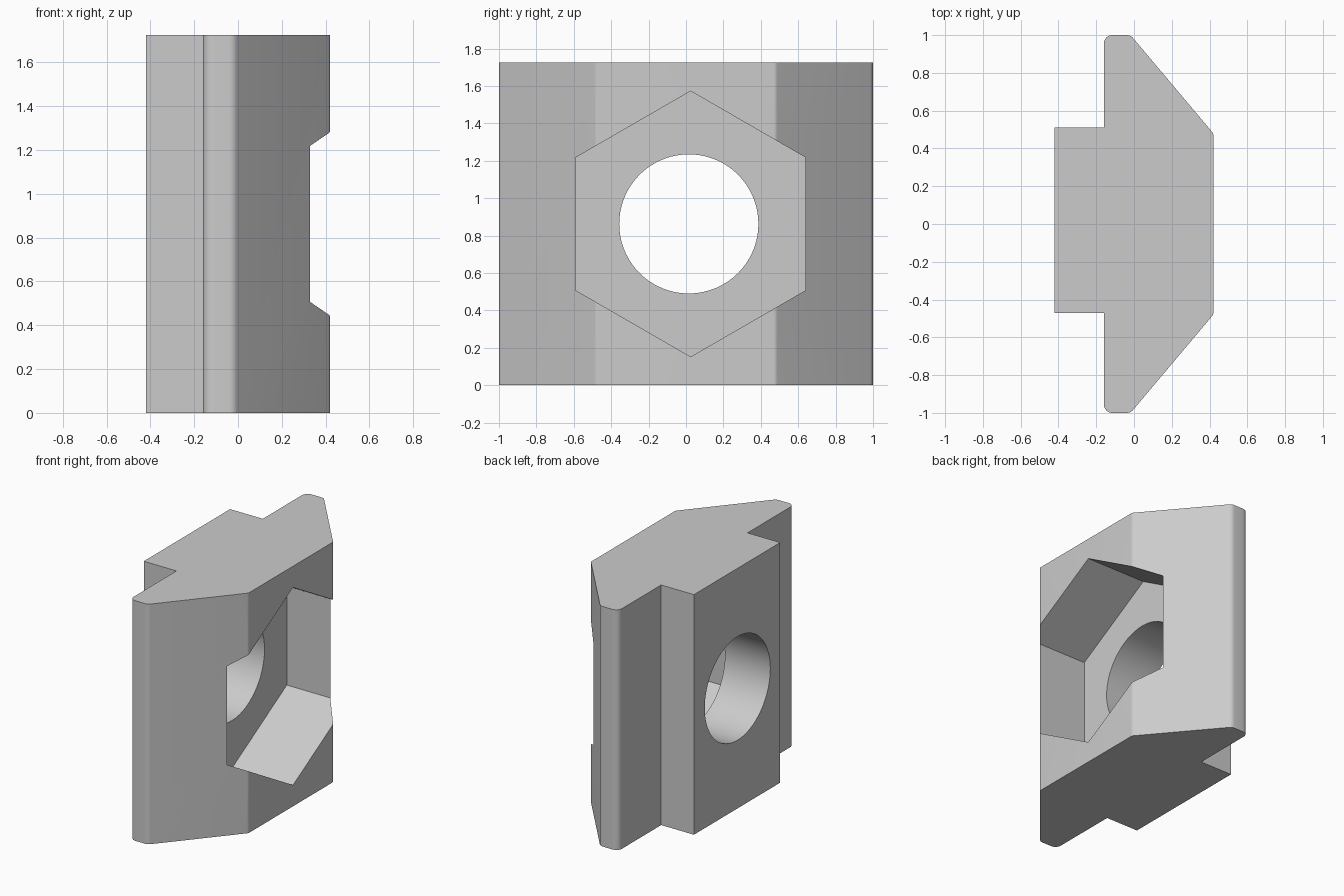
import bpy
import bmesh
from math import cos, sin, tan, pi, radians
from mathutils import Vector

old = bpy.data.objects.get("Cube")
if old:
    bpy.data.objects.remove(old, do_unlink=True)

HEIGHT = 1.725

# Single plain grey metal
metal = bpy.data.materials.new("light_grey_metal")
metal.use_nodes = True
grey = (0.6, 0.6, 0.6, 1)
metal.diffuse_color = grey
metal.node_tree.nodes["Principled BSDF"].inputs["Base Color"].default_value = grey


def extrude(name, points, offset):
    """Closed prism made by sweeping a planar outline along offset."""
    bm = bmesh.new()
    face = bm.faces.new([bm.verts.new(p) for p in points])
    result = bmesh.ops.extrude_face_region(bm, geom=[face])
    top = [v for v in result["geom"] if isinstance(v, bmesh.types.BMVert)]
    bmesh.ops.translate(bm, verts=top, vec=offset)
    bmesh.ops.recalc_face_normals(bm, faces=bm.faces)
    mesh = bpy.data.meshes.new(name)
    bm.to_mesh(mesh)
    bm.free()
    mesh.materials.append(metal)
    obj = bpy.data.objects.new(name, mesh)
    bpy.context.collection.objects.link(obj)
    return obj


def fillet(prev, corner, nxt, radius, steps=6):
    """Arc points rounding one corner of an outline."""
    a, c, b = Vector(prev), Vector(corner), Vector(nxt)
    if not radius:
        return [c]
    u, v = (a - c).normalized(), (b - c).normalized()
    half = u.angle(v) / 2
    centre = c + (u + v).normalized() * radius / sin(half)
    start = (c + u * radius / tan(half) - centre).normalized()
    end = (c + v * radius / tan(half) - centre).normalized()
    return [centre + start.slerp(end, i / steps) * radius for i in range(steps + 1)]


def ring(x, y, radius, sides):
    return [(x, y + radius * sin(2 * pi * i / sides),
             HEIGHT / 2 + radius * cos(2 * pi * i / sides)) for i in range(sides)]


# Slot nut body: stem, shoulders and tapered flanks (x, y, corner radius)
corners = [(-0.42, -0.47, 0), (-0.16, -0.47, 0), (-0.16, -1, 0.045),
           (-0.018, -1, 0.045), (0.42, -0.48, 0.03), (0.42, 0.48, 0.03),
           (-0.018, 1, 0.045), (-0.16, 1, 0.045), (-0.16, 0.51, 0), (-0.42, 0.51, 0)]
outline = []
for i, (x, y, r) in enumerate(corners):
    p, n = corners[i - 1], corners[(i + 1) % len(corners)]
    outline += [(q.x, q.y, 0) for q in fillet((p[0], p[1], 0), (x, y, 0), (n[0], n[1], 0), r)]
body = extrude("slot_nut_body", outline, (0, 0, HEIGHT))

# Hexagonal pocket and round through hole
cutters = [extrude("hex_pocket_cutter", ring(-0.06, 0.025, 0.71, 6), (1, 0, 0)),
           extrude("round_hole_cutter", ring(-0.8, 0.015, 0.372, 72), (1.6, 0, 0))]
bpy.context.view_layer.objects.active = body
for cutter in cutters:
    cutter.hide_render = True
    mod = body.modifiers.new("cut", "BOOLEAN")
    mod.operation = "DIFFERENCE"
    mod.solver = "EXACT"
    mod.object = cutter
    bpy.ops.object.modifier_apply(modifier=mod.name)
    bpy.data.objects.remove(cutter, do_unlink=True)

# Smooth rounded edges and bore, keep hard edges crisp
bpy.ops.object.select_all(action="DESELECT")
body.select_set(True)
bpy.ops.object.shade_smooth_by_angle(angle=radians(25))
